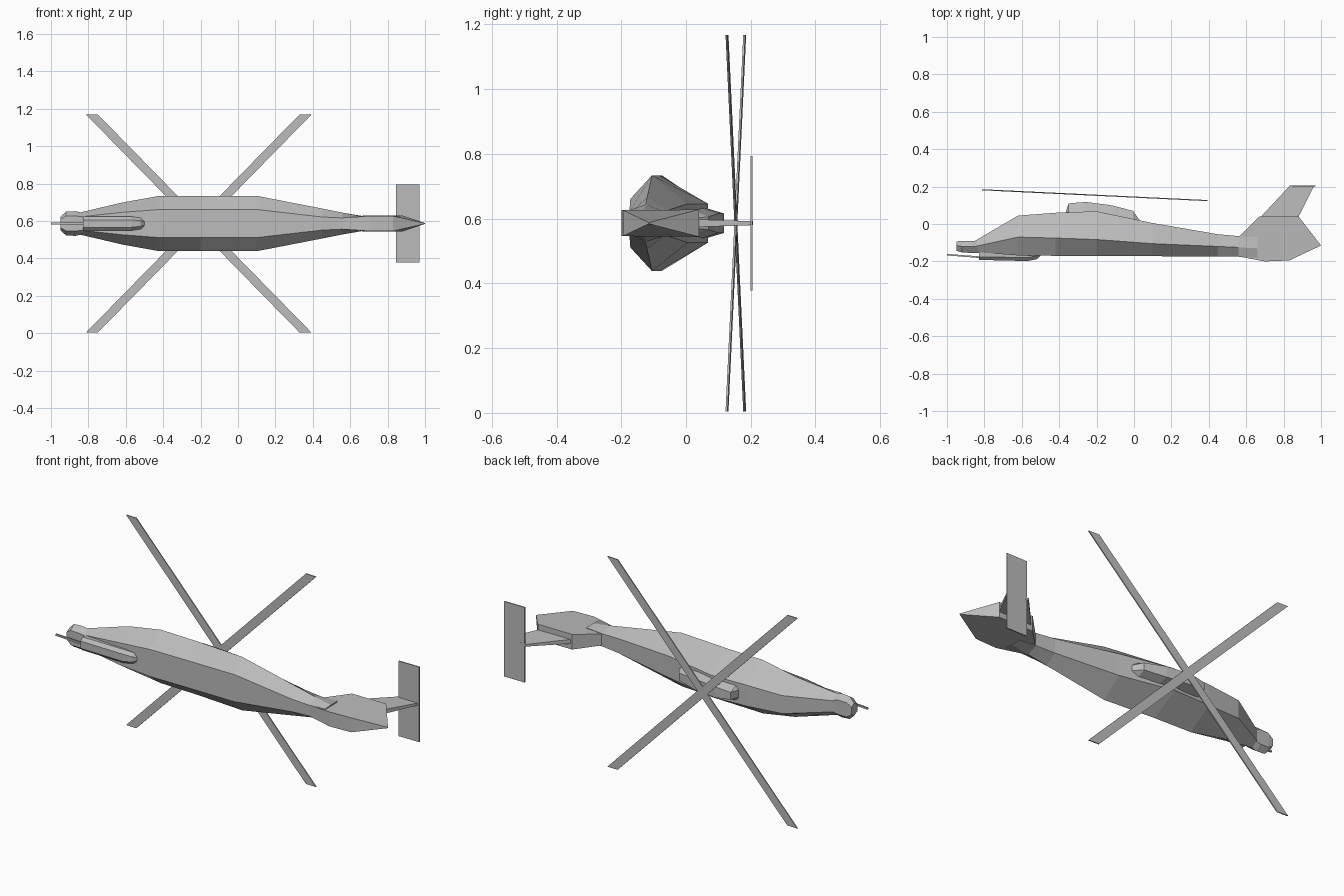
import bpy
import bmesh

cube = bpy.data.objects.get("Cube")
if cube:
    bpy.data.objects.remove(cube)

MID = 0.586  # height of the aircraft's plane of symmetry

grey = bpy.data.materials.new("airframe grey")
grey.use_nodes = True
colour = (0.5, 0.5, 0.5, 1)
grey.diffuse_color = colour
grey.node_tree.nodes["Principled BSDF"].inputs["Base Color"].default_value = colour


def skin(name, rings):
    """Join equal rings of points into a closed, flat-shaded solid."""
    bm = bmesh.new()
    loops = [[bm.verts.new(p) for p in ring] for ring in rings]
    n = len(loops[0])
    for a, b in zip(loops, loops[1:]):
        for i in range(n):
            j = (i + 1) % n
            bm.faces.new((a[i], a[j], b[j], b[i]))
    bm.faces.new(loops[0])
    bm.faces.new(loops[-1])
    bmesh.ops.recalc_face_normals(bm, faces=bm.faces)
    mesh = bpy.data.meshes.new(name)
    bm.to_mesh(mesh)
    bm.free()
    mesh.materials.append(grey)
    obj = bpy.data.objects.new(name, mesh)
    bpy.context.collection.objects.link(obj)
    return obj


def hull(name, stations):
    """Loft symmetric sections: x, then pairs of y and half width."""
    rings = []
    for x, *rest in stations:
        pairs = list(zip(rest[::2], rest[1::2]))
        ring = [(x, y, MID + w) for y, w in pairs]
        ring += [(x, y, MID - w) for y, w in reversed(pairs)]
        rings.append(ring)
    return skin(name, rings)


def plate(name, outline):
    """Symmetric slab from a side outline of x, y and half width."""
    return skin(name, [[(x, y, MID + s * w) for x, y, w in outline]
                       for s in (-1, 1)])


# Fuselage: roof, chine and belly
hull("fuselage", [
    (-.85, -.09, .03, -.12, .058, -.15, .035),
    (-.62, .045, .05, -.07, .112, -.168, .06),
    (-.42, .06, .058, -.075, .148, -.17, .075),
    (-.2, .068, .06, -.083, .148, -.17, .075),
    (.1, .005, .06, -.105, .148, -.172, .075),
    (.45, -.055, .04, -.12, .08, -.175, .035),
    (.56, -.065, .035, -.125, .058, -.175, .03),
    (.66, -.07, .04, -.13, .041, -.18, .038),
])

# Sensor head on the nose
hull("nose_sensor", [
    (-.95, -.093, .02, -.115, .035, -.143, .02),
    (-.92, -.09, .04, -.12, .063, -.152, .04),
    (-.87, -.09, .04, -.12, .066, -.155, .04),
    (-.82, -.09, .03, -.12, .055, -.155, .035),
])

# Fairing below the rotor
hull("rotor_fairing", [
    (-.37, .05, .02, .04, .03),
    (-.35, .11, .02, .05, .045),
    (-.26, .118, .03, .05, .05),
    (-.12, .1, .03, .04, .05),
    (-.005, .07, .02, .02, .04),
    (.03, .02, .015, 0, .025),
])

# Gun pod and barrel under the chin
hull("gun_pod", [
    (-.83, -.15, .037, -.175, .037, -.192, .02),
    (-.57, -.15, .037, -.18, .037, -.198, .02),
    (-.52, -.15, .03, -.17, .03, -.188, .015),
    (-.5, -.15, .015, -.165, .015, -.17, .008),
])
hull("gun_barrel", [
    (-1, -.16, .005, -.168, .005),
    (-.8, -.175, .005, -.184, .005),
])

# Tail body tapering to a rear edge, with the upright fin on it
plate("tail_body", [
    (.55, -.08, .03), (.67, .04, .042), (.88, .04, .042),
    (1, -.115, .002), (.83, -.195, .04), (.7, -.2, .04), (.55, -.172, .03),
])
plate("tail_fin", [
    (.67, .03, .012), (.835, .207, .006), (.963, .204, .006), (.875, .03, .012),
])
plate("tailplane", [
    (.845, .2, .208), (.97, .2, .208), (.97, .206, .208), (.845, .206, .208),
])

# Two crossed rotor beams make four blades on a slightly tilted disc
HUB, REACH, CHORD, THICK = -.21, .57, .032, .003
for label, side in (("a", 1), ("b", -1)):
    rings = []
    for end in (-1, 1):
        ring = []
        for c, t in ((-1, -1), (1, -1), (1, 1), (-1, 1)):
            dx = end * side * REACH + c * CHORD
            ring.append((HUB + dx, .154 - .048 * dx + t * THICK,
                         MID + end * .582))
        rings.append(ring)
    skin("rotor_blades_" + label, rings)
